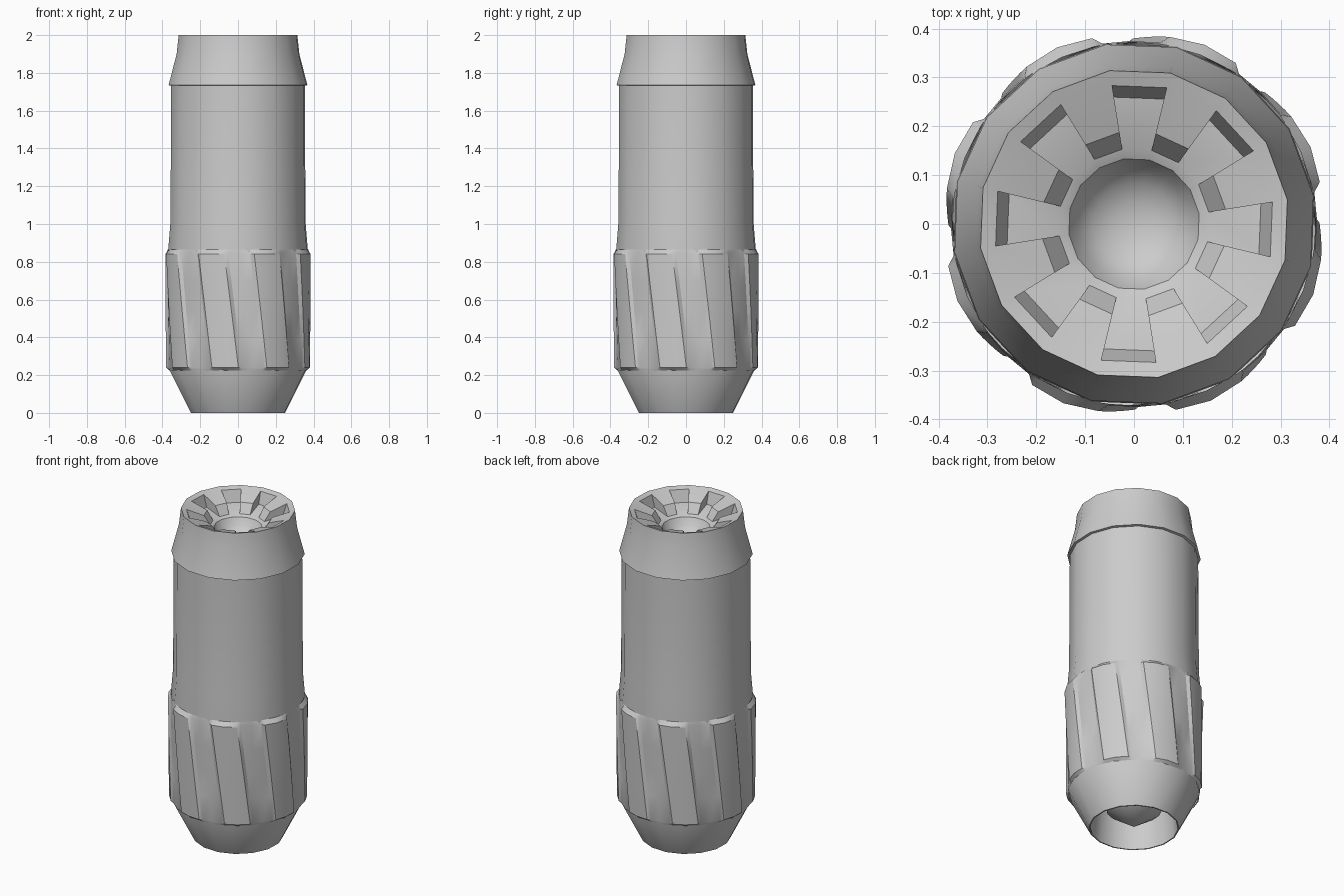
import bpy, bmesh
from math import cos, sin, radians

if "Cube" in bpy.data.objects:
    bpy.data.objects.remove(bpy.data.objects["Cube"])

N = 16
OFFSET = 9.0


def polar(r, deg, z):
    return (r * cos(radians(deg)), r * sin(radians(deg)), z)


def ang(i):
    return OFFSET + i * 360 / N


def quad(bm, *pts):
    bm.faces.new([bm.verts.new(p) for p in pts])


def sweep(bm, profile):
    """Revolve (radius, z) points around the z axis."""
    for (r0, z0), (r1, z1) in zip(profile, profile[1:]):
        for i in range(N):
            a, b = ang(i), ang(i + 1)
            pts = [polar(r0, a, z0), polar(r0, b, z0)]
            pts += [polar(r1, b, z1), polar(r1, a, z1)] if r1 > 0 else [(0, 0, z1)]
            if r0 == 0:
                pts = [(0, 0, z0), polar(r1, b, z1), polar(r1, a, z1)]
            quad(bm, *pts)


def finish(bm, name, angle=28):
    bmesh.ops.remove_doubles(bm, verts=bm.verts[:], dist=1e-5)
    bmesh.ops.recalc_face_normals(bm, faces=bm.faces[:])
    mesh = bpy.data.meshes.new(name)
    bm.to_mesh(mesh)
    bm.free()
    ob = bpy.data.objects.new(name, mesh)
    bpy.context.collection.objects.link(ob)
    bpy.ops.object.select_all(action='DESELECT')
    ob.select_set(True)
    bpy.context.view_layer.objects.active = ob
    bpy.ops.object.shade_smooth_by_angle(angle=radians(angle))
    return ob


# Main shell: hollow base with a central cone, tapered skirt, barrel, lip and collar
bm = bmesh.new()
sweep(bm, [
    (0, 0.005), (0.155, 0.115), (0.155, 0.30), (0.22, 0.30), (0.245, 0.0),
    (0.252, 0.0), (0.366, 0.225), (0.374, 0.865), (0.362, 1.01),
    (0.358, 1.732), (0.372, 1.735), (0.329, 1.9), (0.318, 2.0), (0.287, 1.99)])

# Slotted crown: alternating teeth and slots around the rim
RIM, TIP = (0.287, 1.99), (0.19, 1.955)
FLOOR_OUT, FLOOR_IN = (0.263, 1.92), (0.155, 1.90)
for i in range(N):
    a, b = ang(i), ang(i + 1)

    def P(p, t):
        return polar(p[0], t, p[1])

    if i % 2:
        quad(bm, P(RIM, a), P(RIM, b), P(FLOOR_OUT, b), P(FLOOR_OUT, a))
        quad(bm, P(FLOOR_OUT, a), P(FLOOR_OUT, b), P(FLOOR_IN, b), P(FLOOR_IN, a))
    else:
        quad(bm, P(RIM, a), P(RIM, b), P(TIP, b), P(TIP, a))
        quad(bm, P(TIP, a), P(TIP, b), P(FLOOR_IN, b), P(FLOOR_IN, a))
    quad(bm, P(RIM, a), P(TIP, a), P(FLOOR_IN, a), P(FLOOR_OUT, a))

# Central bowl in the crown
sweep(bm, [FLOOR_IN, (0.135, 1.89), (0.115, 1.85), (0.085, 1.82), (0.045, 1.803), (0, 1.797)])
finish(bm, "shell")

# Grip band: eight wide helical ribs with bevelled flanks
bm = bmesh.new()
SECTION = [(-13.5, 0), (-10.8, 1), (0, 1.3), (10.8, 1), (13.5, 0), (22.5, 0)]


def ring(z, base, height, turn):
    return [polar(base + h * height, 23.5 + 45 * k + d + turn, z)
            for k in range(8) for d, h in SECTION]


rings = [ring(0.225, 0.364, 0, 11.25), ring(0.24, 0.368, 0.012, 11)]
for s in range(1, 5):
    t = s / 4
    rings.append(ring(0.24 + 0.602 * t, 0.368 + 0.007 * t, 0.012 + 0.003 * t, 11 * (1 - t)))
rings.append(ring(0.866, 0.372, 0, 0))
for lo, hi in zip(rings, rings[1:]):
    for j in range(len(lo)):
        n = (j + 1) % len(lo)
        quad(bm, lo[j], lo[n], hi[n], hi[j])
finish(bm, "grip_ribs", 30)
